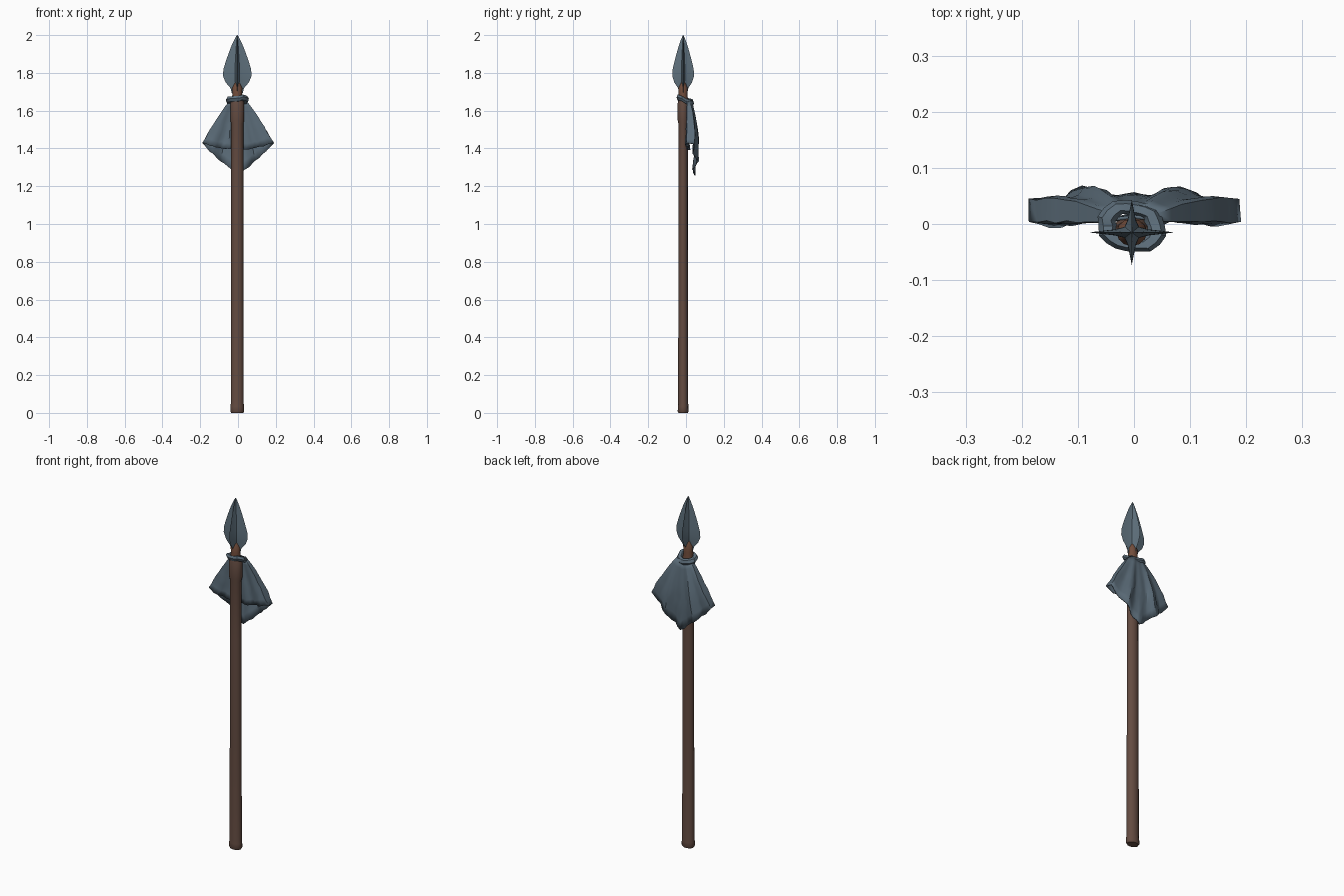
import bpy, bmesh, math, random

if "Cube" in bpy.data.objects:
    bpy.data.objects.remove(bpy.data.objects["Cube"])

random.seed(4)
CX, CY = -0.004, -0.015   # axis of the spear


def material(name, rgb):
    m = bpy.data.materials.new(name)
    m.diffuse_color = (*rgb, 1)
    m.use_nodes = True
    m.node_tree.nodes["Principled BSDF"].inputs["Base Color"].default_value = m.diffuse_color
    return m


STEEL = material("slate steel", (0.115, 0.165, 0.205))
CLOTH = material("slate cloth", (0.105, 0.150, 0.190))
WOOD = material("dark wood", (0.125, 0.070, 0.052))
RUST = material("rusty neck", (0.170, 0.075, 0.045))


def loft(name, rings, mat, cap=True, wrap=False, angle=40):
    """Skin a list of closed rings of points into one object."""
    bm = bmesh.new()
    rows = [[bm.verts.new(p) for p in r] for r in rings]
    n = len(rows[0])
    pairs = list(zip(rows, rows[1:]))
    if wrap:
        pairs.append((rows[-1], rows[0]))
    for a, b in pairs:
        for i in range(n):
            j = (i + 1) % n
            bm.faces.new((a[i], a[j], b[j], b[i]))
    if cap and not wrap:
        bm.faces.new(rows[0][::-1])
        bm.faces.new(rows[-1])
    bmesh.ops.recalc_face_normals(bm, faces=bm.faces[:])
    me = bpy.data.meshes.new(name)
    bm.to_mesh(me)
    bm.free()
    ob = bpy.data.objects.new(name, me)
    bpy.context.collection.objects.link(ob)
    me.materials.append(mat)
    bpy.ops.object.select_all(action='DESELECT')
    ob.select_set(True)
    bpy.context.view_layer.objects.active = ob
    bpy.ops.object.shade_smooth_by_angle(angle=math.radians(angle))
    return ob


def ellipse(z, rx, ry, n=12):
    return [(CX + rx * math.cos(2 * math.pi * i / n),
             CY + ry * math.sin(2 * math.pi * i / n), z) for i in range(n)]


# wooden shaft, thicker at the butt and under the collar
loft("shaft", [ellipse(z, rx, rx * 0.78) for z, rx in [
    (0, 0.032), (0.008, 0.037), (0.035, 0.036), (0.05, 0.034), (0.6, 0.033),
    (1.2, 0.032), (1.53, 0.032), (1.55, 0.037), (1.64, 0.037), (1.66, 0.03)]], WOOD)

# neck between shaft and head
loft("neck", [ellipse(z, r, r * 0.9) for z, r in [
    (1.65, 0.028), (1.69, 0.026), (1.72, 0.027), (1.75, 0.014)]], RUST)


# four-finned spear head
def star(z, r):
    pts = []
    for i in range(16):
        a = i * math.pi / 8
        k = (1, 0.42, 0.24, 0.42)[i % 4]
        # fin edges stay thin: pull the side points onto the fin
        x, y = k * r * math.cos(a), k * r * math.sin(a)
        if i % 4 in (1, 3):
            if abs(x) > abs(y):
                y *= 0.6
            else:
                x *= 0.6
        pts.append((CX + x, CY + 0.76 * y, z))
    return pts


loft("spear_head", [star(z, r) for z, r in [
    (1.69, 0.028), (1.72, 0.036), (1.75, 0.062), (1.785, 0.076), (1.82, 0.073),
    (1.86, 0.061), (1.90, 0.047), (1.94, 0.032), (1.975, 0.016), (2.0, 0.002)]], STEEL, angle=30)

# rolled cloth collar, tilted down towards the back
rings = []
for i in range(18):
    a = 2 * math.pi * i / 18
    wob = random.uniform(-0.005, 0.005)
    ring = []
    for k in range(6):
        t = 2 * math.pi * k / 6
        rad = 0.043 + wob + 0.016 * math.cos(t)
        y = 0.82 * rad * math.sin(a)
        ring.append((CX + 1.05 * rad * math.cos(a), y - 0.004,
                     1.655 + 0.016 * math.sin(t) - 0.32 * y + wob))
    rings.append(ring)
loft("cloth_collar", rings, CLOTH, wrap=True, angle=30)

# hanging cloth: long pointed back layer and short front layer, joined at the sides
NU, NV = 20, 8


def cloth_point(u, v, back):
    a = abs(u)
    x = u * (0.045 + 0.143 * v ** 0.9)
    ripple = 0.010 * v * math.cos(u * math.pi * 4)
    if back:
        drop = 0.225 + 0.17 * (1 - a) ** 0.9
        y = 0.034 + 0.020 * math.sin(math.pi * v * 0.8)
        y += 0.016 * v * math.sin(math.pi * a) - 0.014 * a ** 3 - 0.008 * v * (1 - a) + ripple
    else:
        drop = 0.22 + 0.04 * (1 - u * u)
        y = 0.010 - 0.012 * v * a - 0.006 * (1 - v) * a + 0.6 * ripple
    jit = 0.004 * v
    return (x + random.uniform(-jit, jit), y + random.uniform(-jit, jit),
            1.652 - drop * v + random.uniform(-jit, jit))


us = [-1 + 2 * i / NU for i in range(NU + 1)]
rings = [[cloth_point(u, j / NV, True) for u in us] +
         [cloth_point(u, j / NV, False) for u in reversed(us)] for j in range(NV + 1)]
drape = loft("hanging_cloth", rings, CLOTH, cap=False, angle=28)
mod = drape.modifiers.new("thickness", 'SOLIDIFY')
mod.thickness = 0.006
mod.offset = -1
